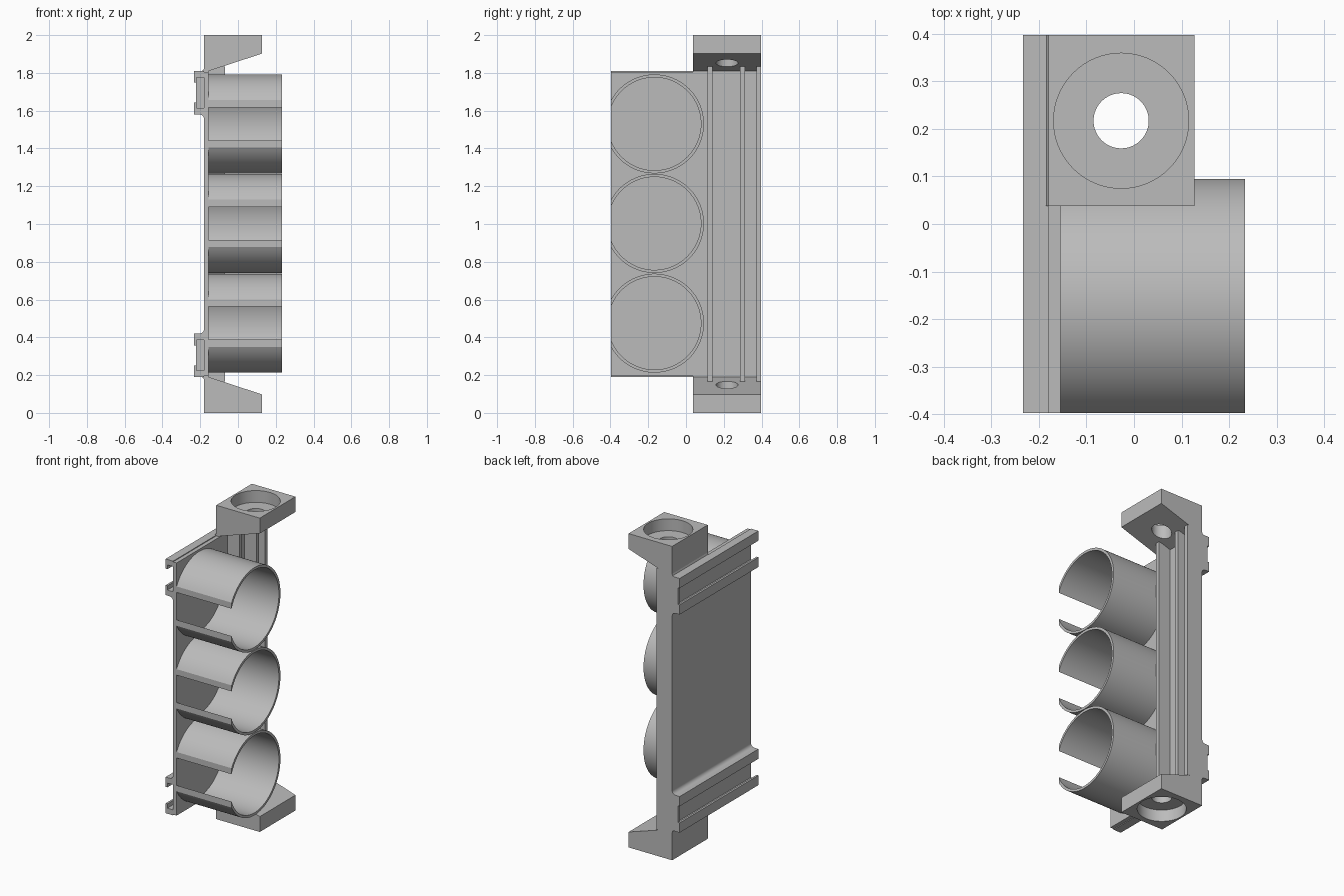
import bpy, bmesh, math
from mathutils import Vector

if "Cube" in bpy.data.objects:
    bpy.data.objects.remove(bpy.data.objects["Cube"], do_unlink=True)

grey = bpy.data.materials.new("plain grey")
grey.use_nodes = True
GREY = (0.5, 0.5, 0.5, 1)
grey.diffuse_color = GREY
grey.node_tree.nodes["Principled BSDF"].inputs["Base Color"].default_value = GREY

FRONT, BACK = -0.397, 0.397
PLATE_BACK, PLATE_FACE = -0.18, -0.155


def prism(name, points, axis, start, end):
    """Extrude a closed profile: (x, z) along y, or (y, z) along x."""
    bm = bmesh.new()
    place = (lambda p: (p[0], start, p[1])) if axis == "y" else (lambda p: (start, p[0], p[1]))
    face = bm.faces.new([bm.verts.new(place(p)) for p in points])
    grown = bmesh.ops.extrude_face_region(bm, geom=[face])["geom"]
    shift = Vector((0, end - start, 0) if axis == "y" else (end - start, 0, 0))
    bmesh.ops.translate(bm, vec=shift, verts=[g for g in grown if isinstance(g, bmesh.types.BMVert)])
    bmesh.ops.recalc_face_normals(bm, faces=bm.faces)
    mesh = bpy.data.meshes.new(name)
    bm.to_mesh(mesh)
    bm.free()
    mesh.materials.append(grey)
    obj = bpy.data.objects.new(name, mesh)
    bpy.context.collection.objects.link(obj)
    return obj


def box(name, x, y, z):
    return prism(name, [(x[0], z[0]), (x[1], z[0]), (x[1], z[1]), (x[0], z[1])], "y", *y)


def activate(obj):
    bpy.ops.object.select_all(action="DESELECT")
    obj.select_set(True)
    bpy.context.view_layer.objects.active = obj


def smooth(obj):
    activate(obj)
    bpy.ops.object.shade_smooth_by_angle(angle=math.radians(30))


def drill(obj, radius, z, depth):
    bpy.ops.mesh.primitive_cylinder_add(vertices=64, radius=radius, depth=depth,
                                        location=(-0.027, 0.217, z))
    cutter = bpy.context.object
    cutter.name = "hole_cutter"
    cutter.hide_render = True
    cutter.data.materials.append(grey)
    activate(obj)
    mod = obj.modifiers.new("hole", "BOOLEAN")
    mod.operation, mod.solver, mod.object = "DIFFERENCE", "EXACT", cutter
    bpy.ops.object.modifier_apply(modifier=mod.name)
    bpy.data.objects.remove(cutter, do_unlink=True)


# Backing plate
box("back_plate", (PLATE_BACK, PLATE_FACE), (FRONT, BACK), (0.195, 1.805))

# Three clip rings, open towards the front
OUTER, INNER, RING_Y, STEPS = 0.262, 0.246, -0.167, 72


def arc(radius):
    gap = math.acos((RING_Y - FRONT) / radius)
    sweep = 2 * (math.pi - gap)
    angles = [gap + sweep * i / STEPS for i in range(STEPS + 1)]
    return [(RING_Y - radius * math.cos(a), radius * math.sin(a)) for a in angles]


for label, height in (("lower", 0.475), ("middle", 1.003), ("upper", 1.53)):
    outline = [(y, z + height) for y, z in arc(OUTER) + arc(INNER)[::-1]]
    smooth(prism(label + "_clip_ring", outline, "x", PLATE_FACE - 0.005, 0.233))

# Vertical ribs on the post side
for label, y in (("inner", 0.115), ("middle", 0.287), ("end", 0.372)):
    box(label + "_rib", (PLATE_FACE - 0.005, -0.07), (y, y + 0.025), (0.167, 1.833))

# Parts repeated at top and bottom, mirrored about mid height
for label, flip in (("top", False), ("bottom", True)):
    def m(points):
        return [(x, 2 - z) if flip else (x, z) for x, z in points]

    # Wedge-shaped mounting flange with a counterbored hole
    flange = prism(label + "_flange",
                   m([(PLATE_BACK, 2), (0.127, 2), (0.127, 1.902), (PLATE_FACE, 1.81),
                      (PLATE_FACE, 1.8), (PLATE_BACK, 1.8)]), "y", 0.038, BACK)
    drill(flange, 0.142, 0 if flip else 2, 0.15)
    drill(flange, 0.058, 0.1 if flip else 1.9, 0.6)
    smooth(flange)

    # Slotted rail: two hooked arms on the rear face
    prism(label + "_rail_outer_arm",
          m([(PLATE_BACK, 1.81), (-0.233, 1.81), (-0.233, 1.748), (-0.22, 1.748),
             (-0.22, 1.775), (PLATE_BACK, 1.775)]), "y", FRONT, BACK)
    fillet = [(-0.205 + 0.025 * math.sin(a), 1.555 + 0.025 * math.cos(a))
              for a in (math.pi / 2 * i / 8 for i in range(9))]
    smooth(prism(label + "_rail_inner_arm",
                 m([(PLATE_BACK, 1.615), (-0.22, 1.615), (-0.22, 1.642), (-0.233, 1.642),
                    (-0.233, 1.58)] + fillet), "y", FRONT, BACK))
    # Stop closing the rail slot at the rear end
    box(label + "_rail_stop", (-0.222, PLATE_BACK), (BACK - 0.022, BACK),
        (0.225, 0.388) if flip else (1.612, 1.775))
    # Small fillet between flange and rail
    prism(label + "_flange_fillet",
          m([(PLATE_BACK, 1.825), (-0.184, 1.814), (-0.194, 1.81), (PLATE_BACK, 1.81)]),
          "y", 0.038, BACK)
